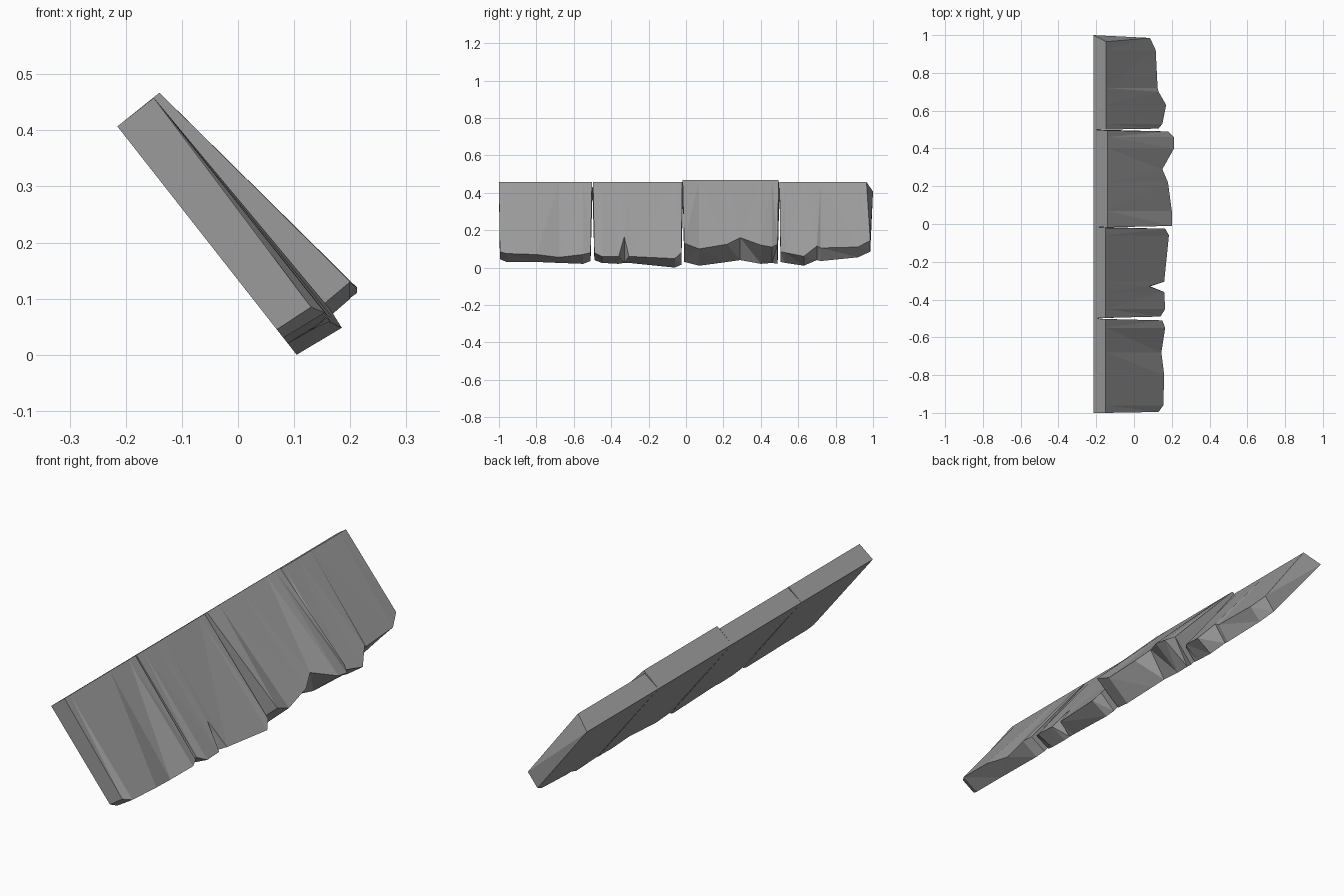
import bpy
import bmesh

cube = bpy.data.objects.get("Cube")
if cube:
    bpy.data.objects.remove(cube, do_unlink=True)

stone = bpy.data.materials.new("weathered grey")
stone.use_nodes = True
grey = (0.33, 0.33, 0.33, 1)
stone.diffuse_color = grey
stone.node_tree.nodes["Principled BSDF"].inputs["Base Color"].default_value = grey

# The shared ridge edge at the back of the underside, and the slope of that side
BACK_X, BACK_Z, SLOPE = -0.215, 0.407, 0.785


def clamp(value, limits):
    return min(max(value, limits[0]), limits[1])


def under_x(z):
    """Horizontal position of the sloping underside at a given height."""
    return BACK_X + (BACK_Z - z) * SLOPE


def build_slab(name, ridge, top_ends, under_ends, lip):
    """One sloping slab. Each lip entry holds:
    y, outer x, height of the upper lip, height of the lower lip."""
    bm = bmesh.new()
    columns = []
    for y, x, upper, lower in lip:
        top_y = clamp(y, top_ends)
        under_y = clamp(y, under_ends)
        if y == lip[0][0]:
            top_y, under_y = top_ends[0], under_ends[0]
        if y == lip[-1][0]:
            top_y, under_y = top_ends[1], under_ends[1]
        ring = [
            (BACK_X, under_y, BACK_Z),
            (ridge[0], top_y, ridge[1]),
            (x, y, upper),
            (under_x(lower), clamp(y, under_ends), lower),
        ]
        columns.append([bm.verts.new(point) for point in ring])

    # Skin between neighbouring cross-sections, then close both ends
    for left, right in zip(columns, columns[1:]):
        for i in range(len(left)):
            j = (i + 1) % len(left)
            bm.faces.new((left[i], left[j], right[j], right[i]))
    for end in (columns[0], columns[-1]):
        bm.faces.new(end)

    bmesh.ops.remove_doubles(bm, verts=bm.verts, dist=0.0005)
    bmesh.ops.triangulate(bm, faces=bm.faces, quad_method="SHORT_EDGE")
    bmesh.ops.recalc_face_normals(bm, faces=bm.faces)
    mesh = bpy.data.meshes.new(name)
    bm.to_mesh(mesh)
    bm.free()
    mesh.materials.append(stone)
    slab = bpy.data.objects.new(name, mesh)
    bpy.context.collection.objects.link(slab)
    return slab


# Front slab, with a nearly even lip
build_slab("front_slab", (-0.15, 0.458), (-1, -0.503), (-1, -0.5), [
    (-0.995, 0.13, 0.085, 0.045),
    (-0.96, 0.155, 0.075, 0.03),
    (-0.8, 0.16, 0.07, 0.03),
    (-0.68, 0.145, 0.055, 0.025),
    (-0.55, 0.165, 0.07, 0.02),
    (-0.51, 0.15, 0.08, 0.035),
])

# Second slab, with a narrow crack running up from the lip
build_slab("cracked_slab", (-0.15, 0.458), (-0.497, -0.02), (-0.5, -0.015), [
    (-0.49, 0.14, 0.08, 0.04),
    (-0.45, 0.165, 0.06, 0.025),
    (-0.36, 0.16, 0.06, 0.02),
    (-0.33, 0.08, 0.165, 0.025),
    (-0.305, 0.16, 0.06, 0.025),
    (-0.06, 0.185, 0.048, 0),
    (-0.025, 0.165, 0.08, 0.015),
])

# Third slab, raised above the others and chipped in the middle
build_slab("raised_slab", (-0.14, 0.467), (-0.018, 0.495), (-0.015, 0.5), [
    (-0.01, 0.2, 0.13, 0.03),
    (0.07, 0.2, 0.1, 0.01),
    (0.22, 0.18, 0.125, 0.03),
    (0.29, 0.15, 0.16, 0.04),
    (0.4, 0.212, 0.12, 0.02),
    (0.46, 0.212, 0.11, 0.025),
    (0.49, 0.18, 0.125, 0.02),
])

# Rear slab, with a broken outer corner
build_slab("rear_slab", (-0.147, 0.457), (0.5, 0.965), (0.5, 1), [
    (0.505, 0.13, 0.085, 0.03),
    (0.53, 0.15, 0.08, 0.025),
    (0.63, 0.17, 0.06, 0.01),
    (0.7, 0.13, 0.115, 0.04),
    (0.72, 0.125, 0.105, 0.035),
    (0.92, 0.115, 0.11, 0.055),
    (0.985, 0.085, 0.145, 0.085),
])
